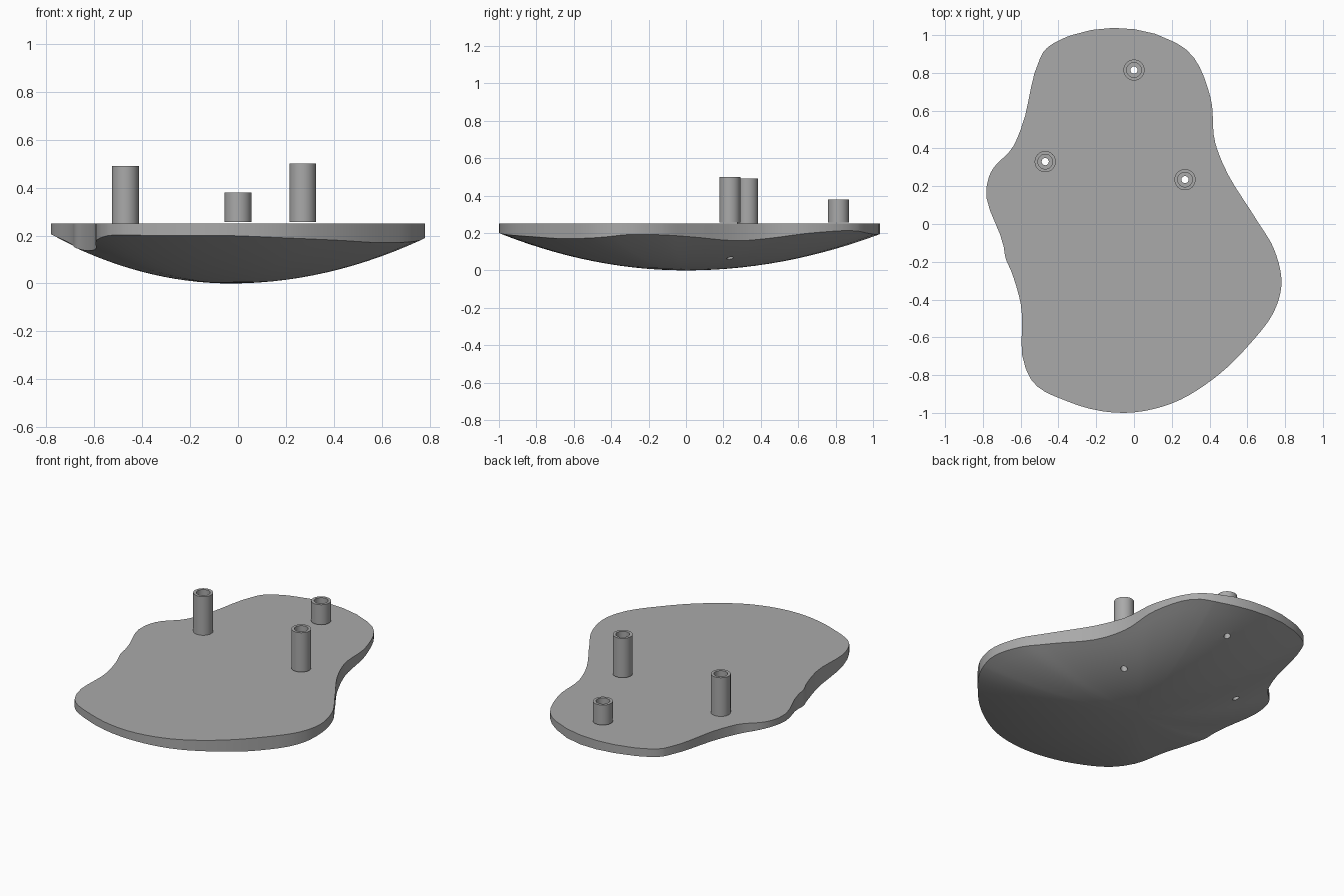
import bpy
import bmesh
import math
from mathutils import Vector

default_cube = bpy.data.objects.get("Cube")
if default_cube:
    bpy.data.objects.remove(default_cube, do_unlink=True)

TOP = 0.25
CENTRE = Vector((-0.03, 0, 0))

# Plan outline, counter-clockwise; z is the height of the lower rim
OUTLINE = [
    (-.33, 1, .2), (-.38, .98, .2), (-.48, .91, .2), (-.5, .87, .2),
    (-.6, .5, .19), (-.64, .41, .19), (-.76, .27, .21), (-.78, .2, .21),
    (-.69, -.12, .16), (-.68, -.18, .15), (-.65, -.25, .14), (-.6, -.42, .14),
    (-.575, -.76, .19), (-.54, -.83, .2), (-.35, -.94, .2), (-.05, -1, .2),
    (.2, -.95, .19), (.42, -.82, .18), (.6, -.65, .17), (.76, -.42, .18),
    (.78, -.33, .19), (.74, -.13, .19), (.65, .02, .18), (.47, .32, .16),
    (.43, .43, .17), (.405, .67, .2), (.28, .92, .21), (.21, .965, .2),
]

# Tube position and top height
TUBES = {
    "back_tube": (0, .815, .38),
    "right_tube": (-.47, .33, .49),
    "left_tube": (.27, .235, .5),
}


def make_material(name, colour):
    material = bpy.data.materials.new(name)
    material.use_nodes = True
    material.diffuse_color = colour
    shader = next(n for n in material.node_tree.nodes if n.type == 'BSDF_PRINCIPLED')
    shader.inputs["Base Color"].default_value = colour
    return material


def make_object(name, bm, material):
    bmesh.ops.recalc_face_normals(bm, faces=bm.faces)
    mesh = bpy.data.meshes.new(name)
    bm.to_mesh(mesh)
    bm.free()
    mesh.materials.append(material)
    obj = bpy.data.objects.new(name, mesh)
    bpy.context.collection.objects.link(obj)
    return obj


def smooth(obj):
    bpy.ops.object.select_all(action='DESELECT')
    obj.select_set(True)
    bpy.context.view_layer.objects.active = obj
    bpy.ops.object.shade_smooth_by_angle(angle=math.radians(30))


def rounded_loop(points, steps):
    """Closed curve through the points, with tangents weighted by spacing."""
    points = [Vector(p) for p in points]
    count = len(points)
    gaps = [(points[(i + 1) % count] - p).length for i, p in enumerate(points)]
    slopes = []
    for i in range(count):
        before = (points[i] - points[i - 1]) / gaps[i - 1]
        after = (points[(i + 1) % count] - points[i]) / gaps[i]
        slopes.append((before * gaps[i] + after * gaps[i - 1]) / (gaps[i] + gaps[i - 1]))
    loop = []
    for i in range(count):
        j = (i + 1) % count
        for k in range(steps):
            s = k / steps
            loop.append(points[i] * (2 * s**3 - 3 * s**2 + 1)
                        + slopes[i] * gaps[i] * (s**3 - 2 * s**2 + s)
                        + points[j] * (3 * s**2 - 2 * s**3)
                        + slopes[j] * gaps[i] * (s**3 - s**2))
    return loop


def bridge(bm, lower, upper):
    for i in range(len(lower)):
        j = (i + 1) % len(lower)
        bm.faces.new((lower[i], lower[j], upper[j], upper[i]))


def make_plate(material):
    """Flat-topped slab with a shallow bowl-shaped underside."""
    bm = bmesh.new()
    rim = rounded_loop(OUTLINE, 5)
    ring_count = 14
    rings = []
    for r in range(1, ring_count + 1):
        t = r / ring_count
        rings.append([bm.verts.new((CENTRE.x + (p.x - CENTRE.x) * t, p.y * t, p.z * t * t))
                      for p in rim])
    rings.append([bm.verts.new((p.x, p.y, TOP)) for p in rim])
    for lower, upper in zip(rings, rings[1:]):
        bridge(bm, lower, upper)
    bottom = bm.verts.new(CENTRE)
    first = rings[0]
    for i in range(len(first)):
        bm.faces.new((bottom, first[(i + 1) % len(first)], first[i]))
    bm.faces.new(rings[-1])
    return make_object("shaped_plate", bm, material)


def make_tube(name, x, y, top, material):
    """Hollow upright post standing on the plate."""
    bm = bmesh.new()
    sides = 40
    base = TOP if name == "right_tube" else TOP + 0.006
    loops = []
    for radius, z in ((.056, base), (.056, top), (.039, top), (.039, base)):
        loops.append([bm.verts.new((x + radius * math.cos(math.tau * i / sides),
                                    y + radius * math.sin(math.tau * i / sides), z))
                      for i in range(sides)])
    for i, loop in enumerate(loops):
        bridge(bm, loop, loops[(i + 1) % len(loops)])
    return make_object(name, bm, material)


grey = make_material("plain_grey", (0.4, 0.4, 0.4, 1))
plate = make_plate(grey)

# Small screw holes through the plate under each tube
bm = bmesh.new()
for x, y, top in TUBES.values():
    made = bmesh.ops.create_cone(bm, cap_ends=True, segments=24,
                                 radius1=.019, radius2=.019, depth=1)
    bmesh.ops.translate(bm, verts=made["verts"], vec=(x, y, 0))
cutter = make_object("screw_hole_cutter", bm, grey)
cutter.hide_render = True
cut = plate.modifiers.new("screw_holes", 'BOOLEAN')
cut.operation = 'DIFFERENCE'
cut.solver = 'EXACT'
cut.object = cutter
bpy.context.view_layer.objects.active = plate
bpy.ops.object.modifier_apply(modifier=cut.name)
bpy.data.objects.remove(cutter, do_unlink=True)
smooth(plate)

# Mounting tubes
for name, (x, y, top) in TUBES.items():
    smooth(make_tube(name, x, y, top, grey))
